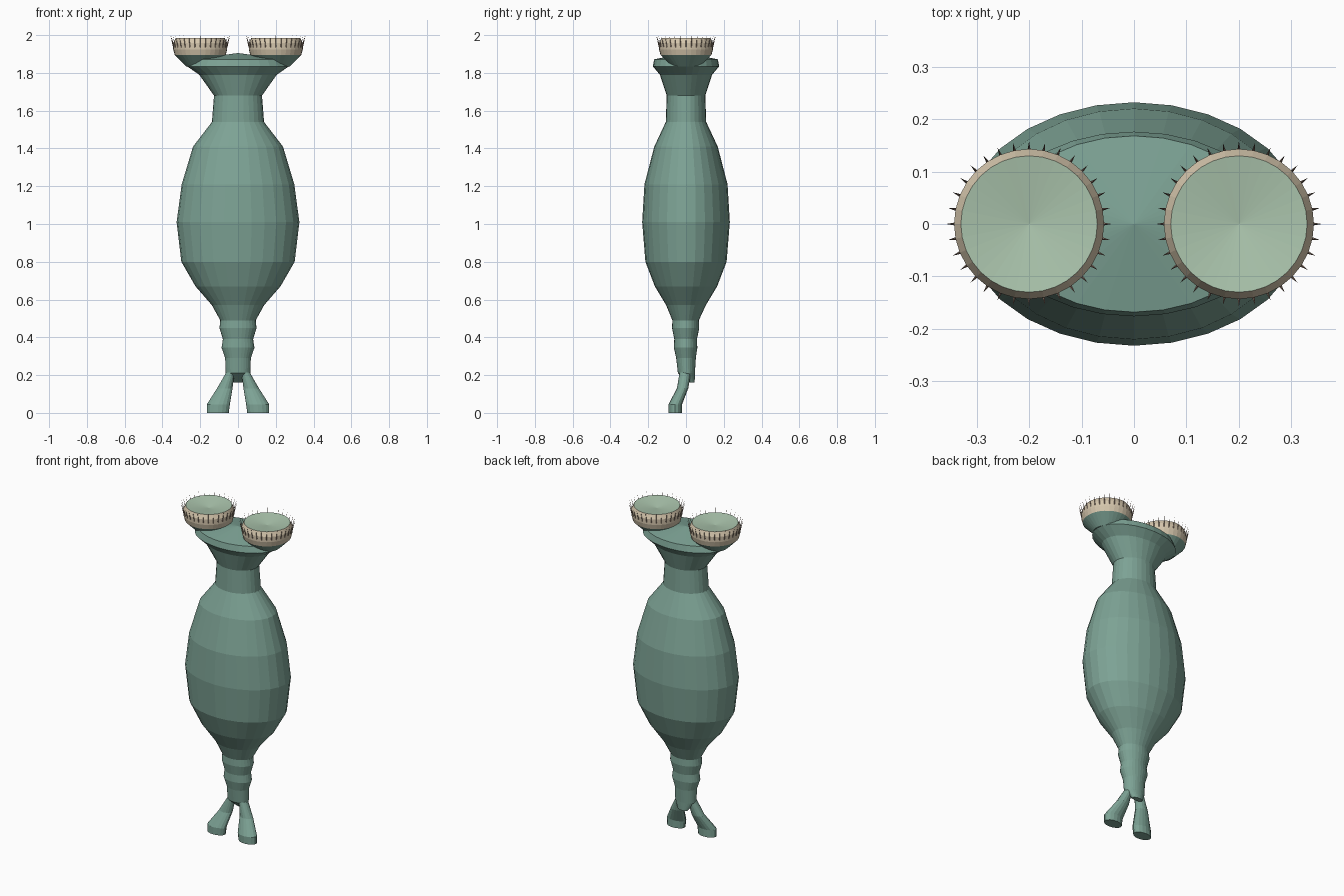
import bpy, bmesh, math
from mathutils import Vector

if "Cube" in bpy.data.objects:
    bpy.data.objects.remove(bpy.data.objects["Cube"])


def material(name, rgb):
    m = bpy.data.materials.new(name)
    m.diffuse_color = (*rgb, 1)
    m.use_nodes = True
    m.node_tree.nodes["Principled BSDF"].inputs["Base Color"].default_value = m.diffuse_color
    return m


BODY = material("sea green", (0.205, 0.365, 0.30))
LID = material("pale green", (0.41, 0.56, 0.42))
BAND = material("sand", (0.66, 0.56, 0.41))
HAIR = material("brown", (0.38, 0.27, 0.21))


def finish(bm, name, mats):
    bmesh.ops.recalc_face_normals(bm, faces=bm.faces)
    me = bpy.data.meshes.new(name)
    bm.to_mesh(me)
    bm.free()
    for m in mats:
        me.materials.append(m)
    ob = bpy.data.objects.new(name, me)
    bpy.context.collection.objects.link(ob)
    return ob


def loft(name, rings, sides, mats, top=None, mat_rule=None):
    """Skin elliptical rings (cx, cy, z, rx, ry); top = apex height, or flat cap."""
    bm = bmesh.new()
    loops = []
    for cx, cy, z, rx, ry in rings:
        loops.append([bm.verts.new((cx + rx * math.cos(2 * math.pi * i / sides),
                                    cy + ry * math.sin(2 * math.pi * i / sides), z))
                      for i in range(sides)])
    for k, (a, b) in enumerate(zip(loops, loops[1:])):
        for i in range(sides):
            j = (i + 1) % sides
            f = bm.faces.new((a[i], a[j], b[j], b[i]))
            f.material_index = mat_rule(k) if mat_rule else 0
    bm.faces.new(loops[0][::-1])
    last = len(rings) - 1
    if top is None:
        bm.faces.new(loops[-1])
    else:
        apex = bm.verts.new((rings[-1][0], rings[-1][1], top))
        for i in range(sides):
            f = bm.faces.new((loops[-1][i], loops[-1][(i + 1) % sides], apex))
            f.material_index = mat_rule(last) if mat_rule else 0
    return finish(bm, name, mats)


# Trunk with segmented tail, neck and flared crown: (centre y, z, rx, ry)
trunk = [(.030, .16, .033, .016), (.002, .21, .065, .045), (0, .29, .068, .052),
         (-.002, .345, .087, .062), (-.002, .39, .080, .060), (-.002, .45, .098, .072),
         (-.002, .49, .094, .070), (0, .57, .138, .105), (0, .67, .225, .165),
         (0, .80, .300, .215), (0, 1.01, .325, .232), (0, 1.21, .298, .220),
         (0, 1.41, .238, .168), (0, 1.54, .138, .107), (0, 1.68, .127, .102),
         (0, 1.79, .205, .138), (0, 1.835, .270, .176), (0, 1.872, .250, .168)]
loft("trunk", [(0, *r) for r in trunk], 28, [BODY], top=1.905)

for side, tag in ((-1, "left"), (1, "right")):
    # Splayed toe with a widened foot
    toe = [(.107, -.057, 0, .058, .036), (.104, -.057, .045, .061, .036),
           (.070, -.018, .13, .041, .030), (.040, -.004, .215, .022, .030)]
    loft(tag + "_toe", [(side * x, *r) for x, *r in toe], 16, [BODY])

    # Crown cup: green base, sand band, pale dished lid
    x = side * .20
    cup = [(.075, 1.835), (.135, 1.895), (.143, 1.925), (.143, 1.958), (.130, 1.984)]
    loft(tag + "_cup", [(x, 0, z, r, r) for r, z in cup], 32, [BODY, BAND, LID],
         top=1.965, mat_rule=lambda k: (0, 1, 1, 1, 2)[k])

    # Ring of fine hairs leaning outward
    bm = bmesh.new()
    n = 32
    for i in range(n):
        a = 2 * math.pi * i / n
        out = Vector((math.cos(a), math.sin(a), 0))
        tan = Vector((-out.y, out.x, 0))
        c = Vector((x, 0, 0))
        up = Vector((0, 0, 1))
        base = c + out * .141 + up * 1.935
        tip = bm.verts.new(c + out * .158 + up * 2.0)
        b = [bm.verts.new(base + tan * u * .003 + out * v * .003)
             for u, v in ((1, 0), (0, 1), (-1, 0), (0, -1))]
        bm.faces.new(b)
        for k in range(4):
            bm.faces.new((b[k], b[(k + 1) % 4], tip))
    finish(bm, tag + "_hairs", [HAIR])
